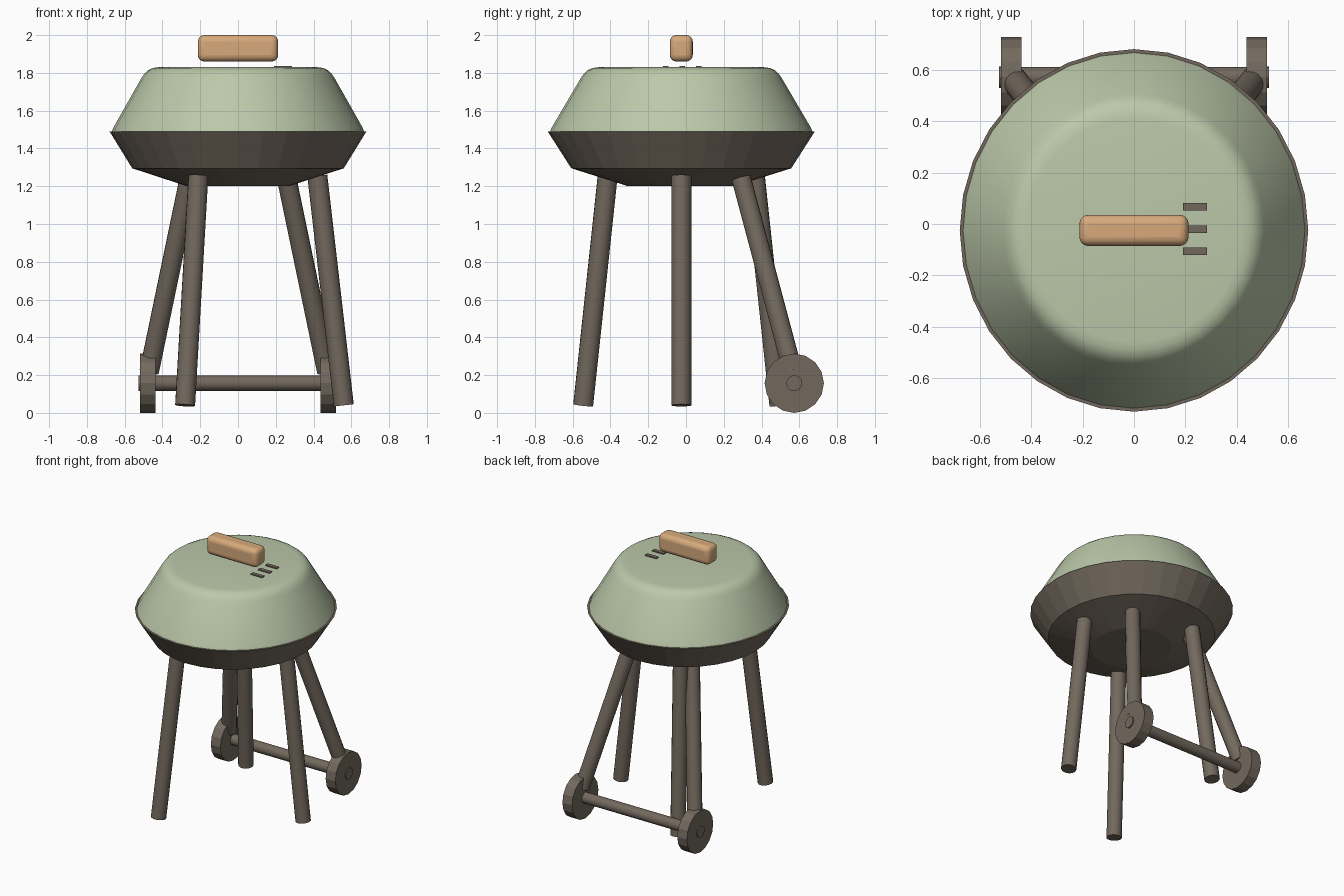
import bpy, math
from mathutils import Vector

cube = bpy.data.objects.get("Cube")
if cube:
    bpy.data.objects.remove(cube, do_unlink=True)

CY = -0.025      # centre of the bowl along y
STRETCH = 1.04   # the body is slightly deeper than wide


def material(name, rgb):
    m = bpy.data.materials.new(name)
    m.use_nodes = True
    m.diffuse_color = (*rgb, 1)
    m.node_tree.nodes["Principled BSDF"].inputs["Base Color"].default_value = (*rgb, 1)
    return m


GREEN = material("sage green enamel", (0.50, 0.58, 0.40))
BROWN = material("dark brown metal", (0.17, 0.14, 0.11))
WOOD = material("light wood", (0.68, 0.40, 0.20))


def finish(ob, name, mat, smooth=None):
    ob.name = name
    ob.data.materials.append(mat)
    if smooth:
        bpy.ops.object.select_all(action='DESELECT')
        ob.select_set(True)
        bpy.context.view_layer.objects.active = ob
        bpy.ops.object.shade_smooth_by_angle(angle=math.radians(smooth))
    return ob


def lathe(name, profile, mat, sides=32, smooth=None):
    """Closed solid turned around z from (radius, height) points, bottom to top."""
    verts, faces = [], []
    for r, z in profile:
        for i in range(sides):
            a = math.tau * i / sides
            verts.append((r * math.cos(a), CY + STRETCH * r * math.sin(a), z))
    for k in range(len(profile) - 1):
        for i in range(sides):
            j = (i + 1) % sides
            a, b = k * sides, (k + 1) * sides
            faces.append((a + i, a + j, b + j, b + i))
    faces.append(tuple(reversed(range(sides))))
    faces.append(tuple(range(len(verts) - sides, len(verts))))
    mesh = bpy.data.meshes.new(name)
    mesh.from_pydata(verts, [], faces)
    ob = bpy.data.objects.new(name, mesh)
    bpy.context.collection.objects.link(ob)
    return finish(ob, name, mat, smooth)


def rod(name, start, end, radius, sides=16, smooth=40):
    a, b = Vector(start), Vector(end)
    bpy.ops.mesh.primitive_cylinder_add(vertices=sides, radius=radius,
                                        depth=(b - a).length, location=(a + b) / 2)
    ob = bpy.context.object
    ob.rotation_euler = (b - a).to_track_quat('Z', 'Y').to_euler()
    return finish(ob, name, BROWN, smooth)


def box(name, center, size, mat, bevel=0, smooth=None):
    bpy.ops.mesh.primitive_cube_add(size=1, location=center)
    ob = bpy.context.object
    ob.scale = size
    bpy.ops.object.transform_apply(location=False, rotation=False, scale=True)
    if bevel:
        mod = ob.modifiers.new("rounding", 'BEVEL')
        mod.width, mod.segments = bevel, 4
    return finish(ob, name, mat, smooth)


# Bowl and lid
lathe("bowl", [(0.27, 1.20), (0.56, 1.295), (0.68, 1.49)], BROWN)
lathe("lid", [(0.667, 1.491), (0.66, 1.51), (0.51, 1.775), (0.495, 1.797),
              (0.475, 1.815), (0.45, 1.826), (0.42, 1.83)], GREEN, smooth=60)

# Handle and vent slots
box("lid_handle", (0, CY, 1.93), (0.426, 0.122, 0.14), WOOD, 0.035, 60)
for i in (-1, 0, 1):
    box("vent_slot", (0.238, CY + 0.005 + 0.087 * i, 1.833), (0.095, 0.029, 0.009), BROWN)

# Three splayed legs
for i in range(3):
    c, s = math.cos(math.tau * i / 3), math.sin(math.tau * i / 3) * STRETCH * 1.03
    rod("leg", (0.56 * c, CY + 0.56 * s, 0.04), (0.42 * c, CY + 0.42 * s, 1.255), 0.053)

# Wheel struts, wheels, hubs and axle
WY, WZ = 0.573, 0.157
for side, label in ((1, "left"), (-1, "right")):
    rod(label + "_wheel_strut", (side * 0.47, 0.565, 0.22), (side * 0.258, 0.293, 1.24), 0.052)
    wheel = rod(label + "_wheel", (side * 0.438, WY, WZ), (side * 0.518, WY, WZ), 0.157, 16, 20)
    rod(label + "_hub", (side * 0.50, WY, WZ), (side * 0.526, WY, WZ), 0.042)
rod("axle", (-0.45, WY, WZ), (0.45, WY, WZ), 0.04)
